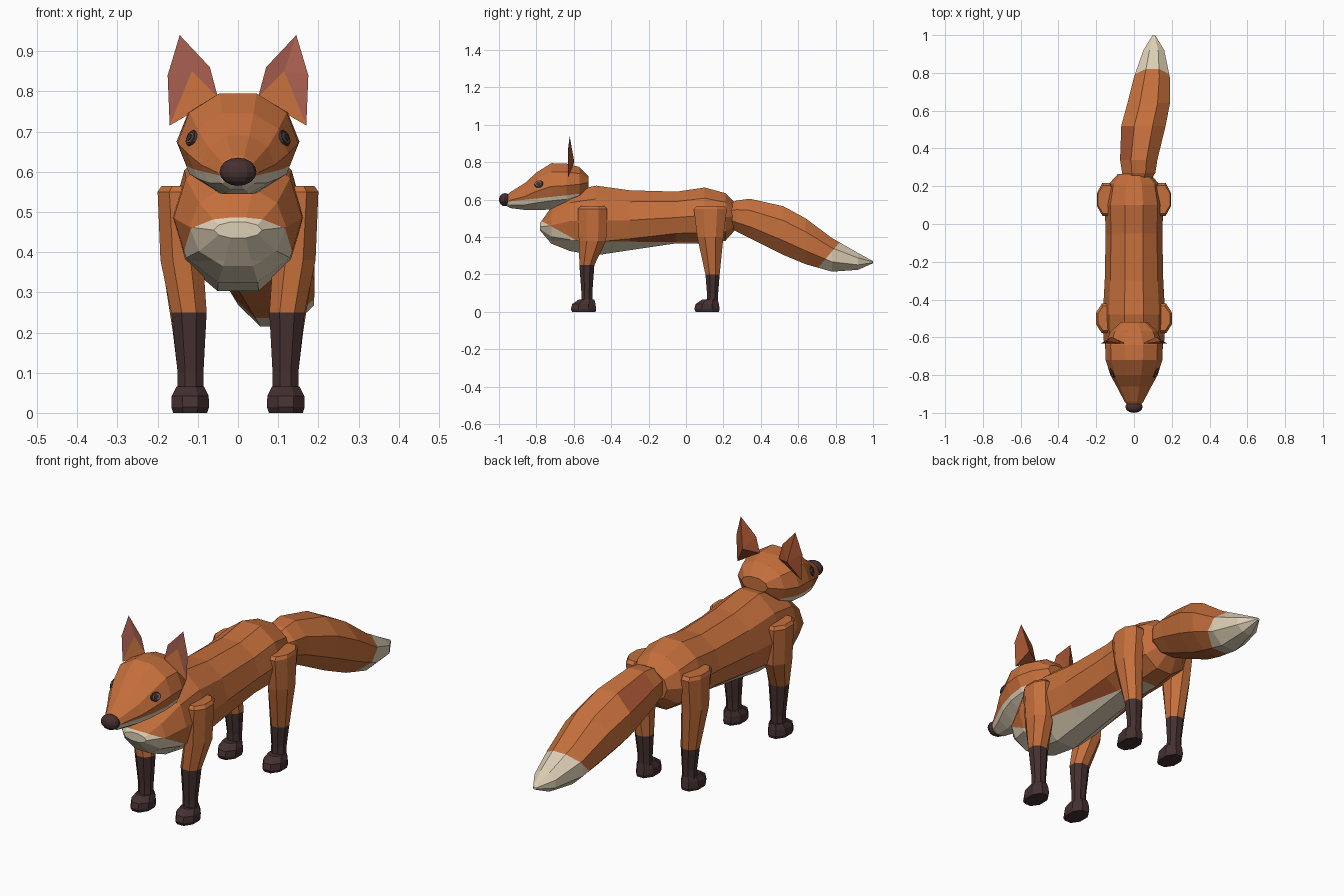
import bpy, bmesh, math
from mathutils import Vector

cube = bpy.data.objects.get("Cube")
if cube:
    bpy.data.objects.remove(cube, do_unlink=True)


def material(name, rgb):
    m = bpy.data.materials.new(name)
    m.use_nodes = True
    m.diffuse_color = (*rgb, 1)
    bsdf = next(n for n in m.node_tree.nodes if n.type == 'BSDF_PRINCIPLED')
    bsdf.inputs["Base Color"].default_value = (*rgb, 1)
    bsdf.inputs["Roughness"].default_value = 0.9
    return m


orange = material("orange fur", (0.56, 0.16, 0.045))
rust = material("rust fur", (0.36, 0.085, 0.03))
cream = material("cream fur", (0.72, 0.62, 0.46))
dark = material("dark brown", (0.06, 0.03, 0.03))
pink = material("inner ear", (0.42, 0.12, 0.085))
grey = material("eye grey", (0.25, 0.22, 0.2))


def finish(name, bm, mats, rule=None):
    bmesh.ops.recalc_face_normals(bm, faces=bm.faces)
    if rule:
        for f in bm.faces:
            f.material_index = rule(f.calc_center_median())
    mesh = bpy.data.meshes.new(name)
    bm.to_mesh(mesh)
    bm.free()
    for m in mats:
        mesh.materials.append(m)
    ob = bpy.data.objects.new(name, mesh)
    bpy.context.collection.objects.link(ob)
    return ob


def loft(rings, sides):
    """Skin closed rings of points and cap both ends."""
    bm = bmesh.new()
    rows = [[bm.verts.new(p) for p in ring] for ring in rings]
    for a, b in zip(rows, rows[1:]):
        for i in range(sides):
            j = (i + 1) % sides
            bm.faces.new((a[i], a[j], b[j], b[i]))
    bm.faces.new(rows[0])
    bm.faces.new(rows[-1])
    return bm


def angles(n):
    return [math.pi / 2 + (i + 0.5) * math.tau / n for i in range(n)]


def upright_ring(y, top, bottom, half, x=0, n=10):
    mid, rise = (top + bottom) / 2, (top - bottom) / 2 / math.cos(math.pi / n)
    return [(x + half * math.cos(a), y, mid + rise * math.sin(a)) for a in angles(n)]


def level_ring(z, x, y, rx, ry, n=8):
    k = math.cos(math.pi / n)
    return [(x + rx / k * math.cos(a), y + ry / k * math.sin(a), z) for a in angles(n)]


def cut(bm, p, q):
    """Slice along the line p-q drawn in the side profile (y, z)."""
    normal = Vector((0, p[1] - q[1], q[0] - p[0]))
    bmesh.ops.bisect_plane(bm, geom=bm.verts[:] + bm.edges[:] + bm.faces[:],
                           plane_co=(0, *p), plane_no=normal)


def below(c, p, q):
    return c.z < p[1] + (c.y - p[0]) * (q[1] - p[1]) / (q[0] - p[0])


# Body with cream chest and belly
bm = loft([upright_ring(*r) for r in (
    (-0.78, 0.475, 0.435, 0.06), (-0.72, 0.56, 0.365, 0.12), (-0.62, 0.645, 0.325, 0.16),
    (-0.48, 0.675, 0.303, 0.165), (-0.3, 0.65, 0.33, 0.155), (-0.05, 0.643, 0.367, 0.15),
    (0.1, 0.665, 0.367, 0.155), (0.21, 0.635, 0.38, 0.135), (0.265, 0.58, 0.44, 0.085))], 10)
chest, belly = ((-0.78, 0.49), (-0.58, 0.38)), ((-0.6, 0.378), (0.1, 0.372))
cut(bm, *chest)
cut(bm, *belly)


def body_rule(c):
    if below(c, *chest) or (below(c, *belly) and c.y < 0.05):
        return 1
    return 2 if -0.3 < c.y < -0.05 and c.z < 0.45 else 0


finish("body", bm, [orange, cream, rust], body_rule)

# Head with cream jaw
bm = loft([upright_ring(*r) for r in (
    (-0.965, 0.62, 0.57, 0.03), (-0.94, 0.64, 0.555, 0.05), (-0.86, 0.69, 0.545, 0.092),
    (-0.8, 0.745, 0.545, 0.125), (-0.72, 0.795, 0.547, 0.15), (-0.64, 0.793, 0.557, 0.153),
    (-0.57, 0.775, 0.59, 0.125), (-0.52, 0.725, 0.66, 0.07))], 10)
jaw = ((-0.95, 0.59), (-0.6, 0.628))
cut(bm, *jaw)
head = finish("head", bm, [orange, cream],
              lambda c: int(below(c, *jaw) and c.y < -0.58))

# Nose
bm = bmesh.new()
bmesh.ops.create_uvsphere(bm, u_segments=12, v_segments=8, radius=1)
for v in bm.verts:
    v.co = Vector((v.co.x * 0.046, v.co.y * 0.032 - 0.968, v.co.z * 0.035 + 0.6))
finish("nose", bm, [dark])

# Tail with cream tip
bm = loft([upright_ring(y, t, b, h, x, 8) for y, t, b, h, x in (
    (0.24, 0.58, 0.45, 0.08, 0.02), (0.27, 0.595, 0.43, 0.095, 0.025),
    (0.34, 0.605, 0.395, 0.107, 0.025), (0.52, 0.565, 0.305, 0.127, 0.05),
    (0.64, 0.5, 0.255, 0.122, 0.078), (0.78, 0.395, 0.215, 0.102, 0.095),
    (0.92, 0.315, 0.225, 0.06, 0.105), (0.999, 0.272, 0.26, 0.008, 0.105))], 8)
tip = ((0.82, 0.37), (0.7, 0.23))
cut(bm, *tip)


def tail_rule(c):
    if c.y > 0.65 and below(c, *tip):
        return 1
    return 2 if 0.34 < c.y < 0.52 and c.z > 0.47 and c.x < 0 else 0


finish("tail", bm, [orange, cream, rust], tail_rule)

# Eye layers: outward shift, radius, width stretch, material
eye_layers = ((0.001, 0.027, 0.8, dark), (0.003, 0.02, 0.75, grey), (0.005, 0.013, 0.8, dark))

for side, label in ((1, "left"), (-1, "right")):
    # Legs: dark stocking below the given height
    for end, y, sock, profile in (
            ("front", -0.53, 0.25, ((0.565, 0.145, 0.03, 0.045, 0.065), (0.55, 0.15, 0.03, 0.05, 0.078),
                                    (0.38, 0.14, 0.03, 0.053, 0.073), (0.25, 0.122, 0, 0.044, 0.04),
                                    (0.1, 0.118, 0, 0.032, 0.029), (0.04, 0.118, 0, 0.033, 0.03))),
            ("hind", 0.13, 0.2, ((0.565, 0.145, 0, 0.045, 0.075), (0.55, 0.147, 0, 0.048, 0.088),
                                 (0.4, 0.14, 0, 0.053, 0.07), (0.2, 0.122, 0.012, 0.04, 0.038),
                                 (0.1, 0.118, 0.012, 0.032, 0.03), (0.04, 0.118, 0.01, 0.033, 0.03)))):
        bm = loft([level_ring(z, side * x, y + dy, rx, ry) for z, x, dy, rx, ry in profile], 8)
        finish(f"{label}_{end}_leg", bm, [orange, dark], lambda c: int(c.z < sock))
        # Paws
        bm = loft([level_ring(z, side * 0.119, y + dy, rx, ry) for z, dy, rx, ry in (
            (0, -0.016, 0.042, 0.062), (0.015, -0.018, 0.047, 0.068),
            (0.042, -0.016, 0.046, 0.062), (0.066, -0.002, 0.034, 0.042))], 8)
        finish(f"{label}_{end}_paw", bm, [dark])

    # Ears: pointed outline with a front fold and a back ridge
    bm = bmesh.new()
    rim = [bm.verts.new((side * x, y, z)) for x, y, z in (
        (0.145, -0.622, 0.94), (0.175, -0.632, 0.84), (0.17, -0.632, 0.715),
        (0.05, -0.632, 0.785), (0.07, -0.632, 0.86))]
    fold = bm.verts.new((side * 0.115, -0.622, 0.85))
    ridge = bm.verts.new((side * 0.118, -0.597, 0.8))
    for i in range(5):
        a, b = rim[i], rim[(i + 1) % 5]
        bm.faces.new((a, b, fold)).material_index = 0 if i == 2 else 1
        bm.faces.new((b, a, ridge)).material_index = 2
    finish(f"{label}_ear", bm, [orange, pink, rust])

    # Eyes: thin discs lying on the face
    ok, spot, normal, _ = head.closest_point_on_mesh((side * 0.132, -0.795, 0.69))
    turn = normal.to_track_quat('Z', 'Y')
    for i, (lift, radius, stretch, mat) in enumerate(eye_layers):
        bm = bmesh.new()
        bmesh.ops.create_cone(bm, cap_ends=True, segments=12, radius1=radius,
                              radius2=radius * 0.9, depth=0.006)
        for v in bm.verts:
            v.co.y *= stretch
            v.co = spot + turn @ (v.co + Vector((0, 0, lift)))
        finish(f"{label}_eye_{('rim', 'iris', 'pupil')[i]}", bm, [mat])
